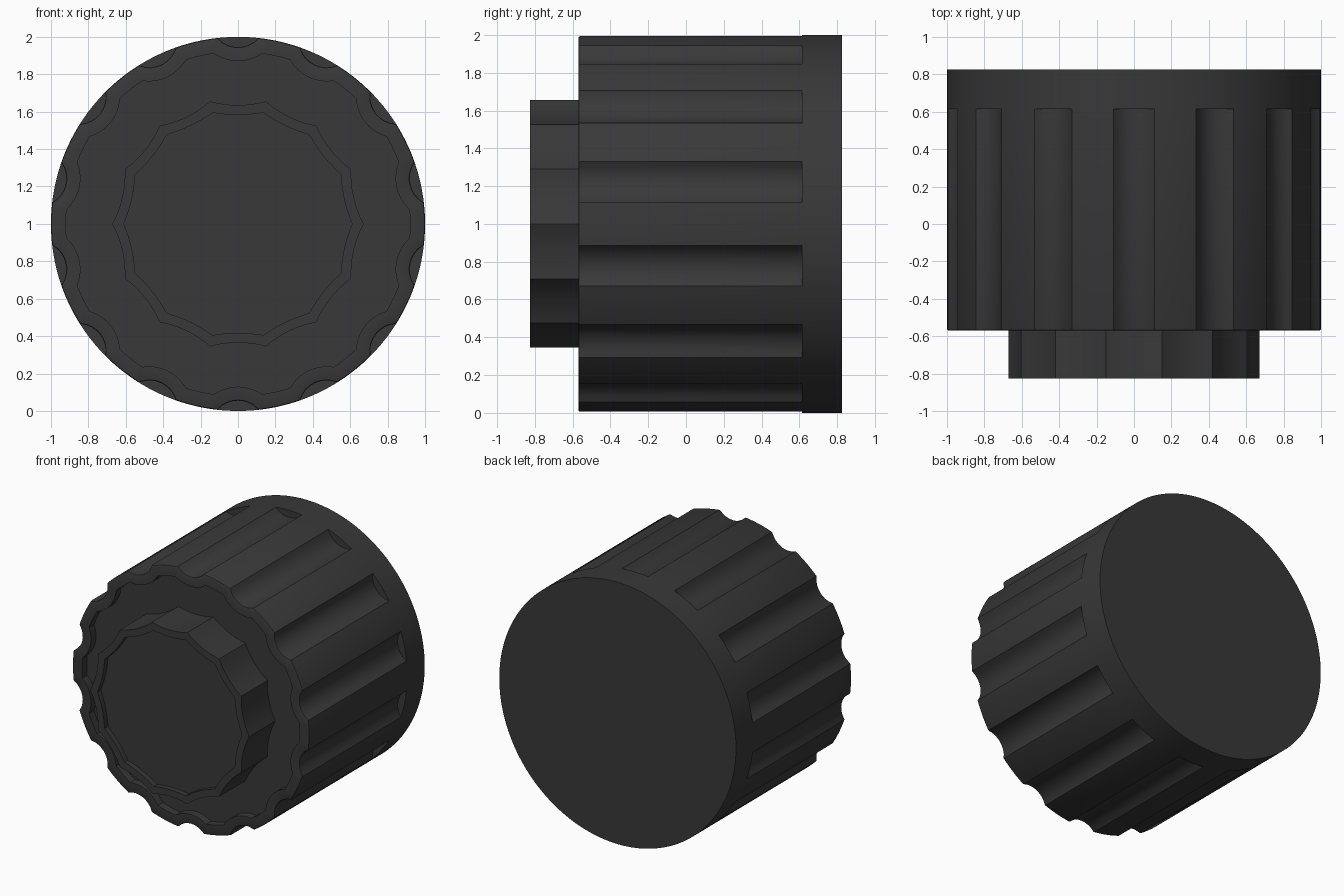
import bpy, bmesh
from math import sin, cos, pi, radians, sqrt

if "Cube" in bpy.data.objects:
    bpy.data.objects.remove(bpy.data.objects["Cube"])

N = 14            # number of flutes around the axis
PITCH = 2 * pi / N

mat = bpy.data.materials.new("dark_plastic")
mat.diffuse_color = (0.04, 0.04, 0.04, 1)
mat.use_nodes = True
mat.node_tree.nodes["Principled BSDF"].inputs["Base Color"].default_value = mat.diffuse_color


def outline(r, half, dip, y, land=8, dent=8):
    """Ring around the y axis: radius r, with N concave arcs of half angle
    'half' whose deepest point lies at radius 'dip' (dip=None: plain circle)."""
    pts = []
    for k in range(N):
        c = k * PITCH
        for i in range(dent):                       # concave arc
            t = -half + 2 * half * i / dent
            x, z = r * sin(t), r * cos(t)
            if dip is not None:
                w, chord = r * sin(half), r * cos(half)
                sag = chord - dip
                rad = (w * w + sag * sag) / (2 * sag)
                x = w * (2 * i / dent - 1)
                z = dip + rad - sqrt(rad * rad - x * x)
            pts.append((x * cos(c) + z * sin(c), y, 1 + z * cos(c) - x * sin(c)))
        for i in range(land):                       # round land between arcs
            t = c + half + (PITCH - 2 * half) * i / land
            pts.append((r * sin(t), y, 1 + r * cos(t)))
    return pts


def loft(name, rings):
    """Skin a list of equal rings and cap both ends."""
    bm = bmesh.new()
    loops = [[bm.verts.new(p) for p in ring] for ring in rings]
    n = len(loops[0])
    for a, b in zip(loops, loops[1:]):
        for i in range(n):
            j = (i + 1) % n
            bm.faces.new((a[i], a[j], b[j], b[i]))
    bm.faces.new(loops[0])
    bm.faces.new(loops[-1])
    bmesh.ops.remove_doubles(bm, verts=bm.verts, dist=1e-4)
    bmesh.ops.recalc_face_normals(bm, faces=bm.faces)
    me = bpy.data.meshes.new(name)
    bm.to_mesh(me)
    bm.free()
    me.materials.append(mat)
    ob = bpy.data.objects.new(name, me)
    bpy.context.collection.objects.link(ob)
    bpy.context.view_layer.objects.active = ob
    ob.select_set(True)
    bpy.ops.object.shade_smooth_by_angle(angle=radians(30))
    ob.select_set(False)
    return ob


# Fluted cap body: plain band at the back, flutes, rim, recessed front
g = radians(6.35)
gi = radians(8.1)
loft("fluted_body", [
    outline(1.0, g, None, 0.825),
    outline(1.0, g, None, 0.615),
    outline(1.0, g, 0.945, 0.615),
    outline(1.0, g, 0.945, -0.56),
    outline(0.997, g, 0.942, -0.567),
    outline(0.99, g, 0.935, -0.57),
    outline(0.92, gi, 0.87, -0.57),
    outline(0.92, gi, 0.87, -0.51),
])

# Front boss: concave facets meeting at points, shallow recessed face
h = PITCH / 2
loft("front_boss", [
    outline(0.672, h, 0.635, -0.51, land=0),
    outline(0.672, h, 0.635, -0.825, land=0),
    outline(0.61, h, 0.583, -0.825, land=0),
    outline(0.61, h, 0.583, -0.785, land=0),
])
